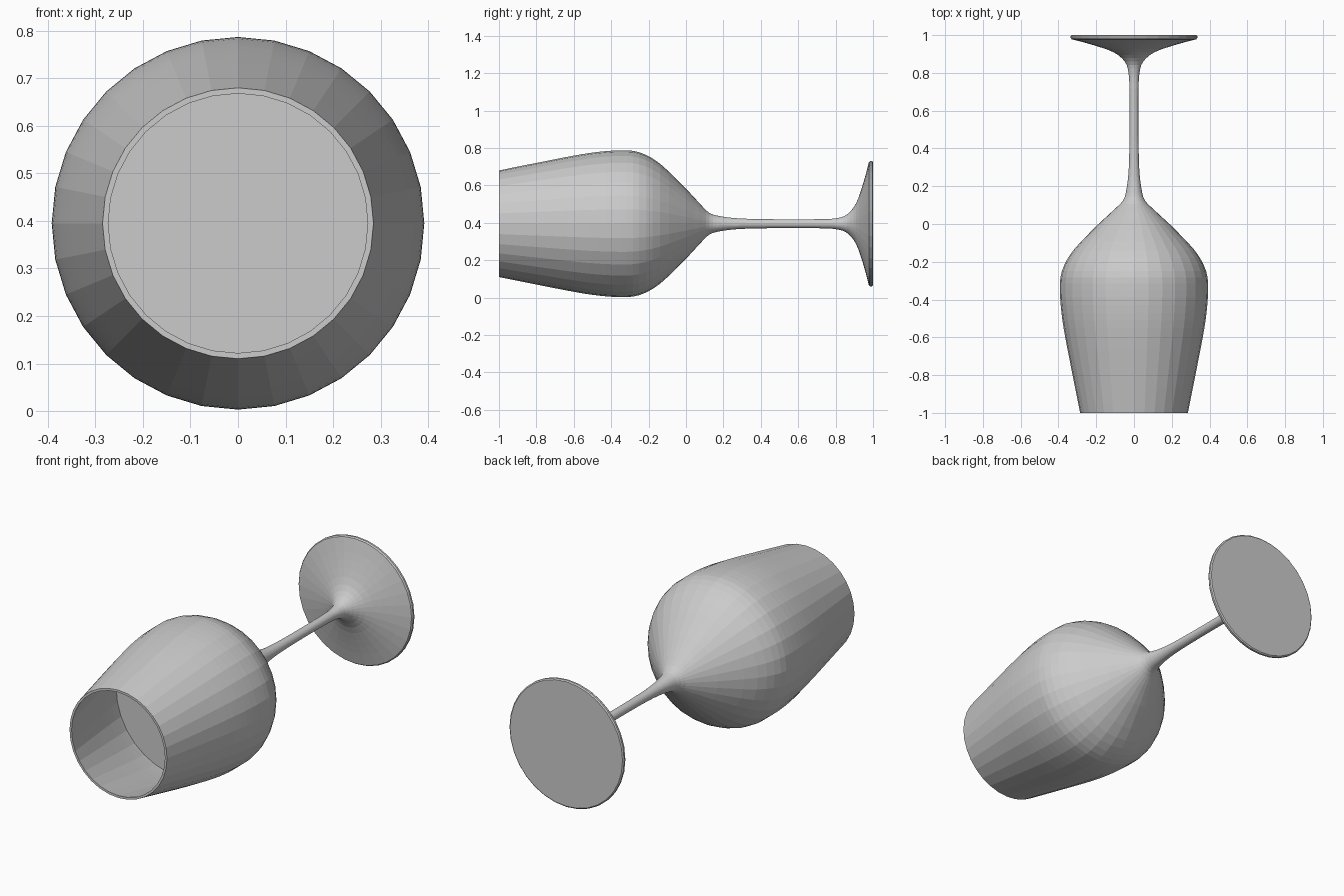
import bpy, bmesh, math

if "Cube" in bpy.data.objects:
    bpy.data.objects.remove(bpy.data.objects["Cube"])

SIDES = 32
AXIS_Z = 0.395
WALL = 0.012


def smooth_profile(pts, steps):
    """Catmull-Rom refinement of a (y, radius) profile."""
    out = []
    for i in range(len(pts) - 1):
        p0, p1 = pts[max(i - 1, 0)], pts[i]
        p2, p3 = pts[i + 1], pts[min(i + 2, len(pts) - 1)]
        for s in range(steps):
            t = s / steps
            out.append(tuple(
                0.5 * (2 * b + (c - a) * t + (2 * a - 5 * b + 4 * c - d) * t**2
                       + (3 * b - a - 3 * c + d) * t**3)
                for a, b, c, d in zip(p0, p1, p2, p3)))
    return out + [pts[-1]]


def lathe(name, profile):
    """Revolve a (y, radius) profile about the lying axis; radius 0 is a pole."""
    bm = bmesh.new()
    rings = []
    for y, r in profile:
        n = SIDES if r > 0 else 1
        rings.append([bm.verts.new((r * math.cos(2 * math.pi * i / SIDES), y,
                                    AXIS_Z + r * math.sin(2 * math.pi * i / SIDES)))
                      for i in range(n)])
    for a, b in zip(rings, rings[1:]):
        for i in range(SIDES):
            j = (i + 1) % SIDES
            quad = [a[i % len(a)], a[j % len(a)], b[j % len(b)], b[i % len(b)]]
            bm.faces.new(list(dict.fromkeys(quad)))
    bmesh.ops.recalc_face_normals(bm, faces=bm.faces)
    mesh = bpy.data.meshes.new(name)
    bm.to_mesh(mesh)
    bm.free()
    obj = bpy.data.objects.new(name, mesh)
    bpy.context.collection.objects.link(obj)
    return obj


# Outer silhouettes, rim to foot
bowl = smooth_profile([(-1, .285), (-.8, .325), (-.6, .364), (-.47, .384),
                       (-.35, .392), (-.25, .382), (-.14, .322), (0, .188)], 3)
stem = smooth_profile([(0, .188), (.07, .112), (.125, .058), (.19, .039),
                       (.29, .028), (.45, .024), (.7, .024), (.8, .029),
                       (.86, .049), (.91, .11), (.95, .225), (.978, .33)], 3)
foot_edge = [(.985, .335), (.995, .335), (1, .329), (1, 0)]

# Inner wall of the bowl, pole to rim
inner = [(.06, 0), (.04, .09)] + [(y, r - WALL) for y, r in reversed(bowl)]

# Glass: bowl, stem and foot in one revolved shell
lathe("wine_glass", inner + bowl + stem[1:] + foot_edge)

# Drink: flat surface across the bowl, body just inside the wall
LEVEL = -0.49
body = [(y, r - WALL - .002) for y, r in bowl if y > LEVEL + .01]
lathe("drink", [(LEVEL, 0), (LEVEL, .369)] + body + [(.03, .09), (.05, 0)])
